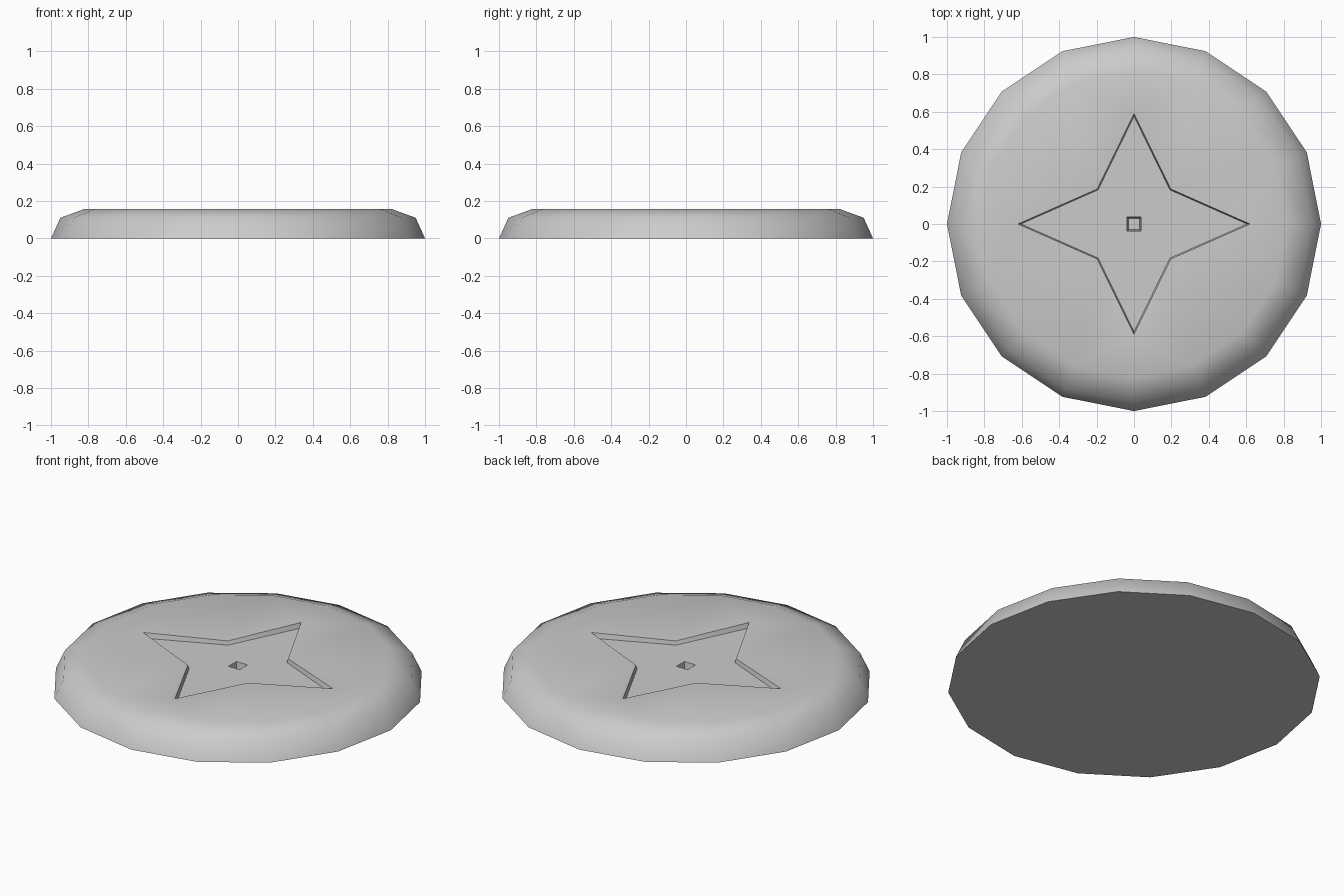
import bpy, bmesh, math

if "Cube" in bpy.data.objects:
    bpy.data.objects.remove(bpy.data.objects["Cube"])

SIDES = 16
bm = bmesh.new()


def ring(radius, z):
    return [bm.verts.new((radius * math.cos(2 * math.pi * i / SIDES),
                          radius * math.sin(2 * math.pi * i / SIDES), z))
            for i in range(SIDES)]


def star(scale, z_tip, z_inner):
    # Four long points alternating with four inner corners
    verts = []
    for i in range(8):
        c = round(math.cos(i * math.pi / 4), 4)
        s = round(math.sin(i * math.pi / 4), 4)
        if i % 2 == 0:
            co = (0.62 * scale * c, 0.59 * scale * s, z_tip)
        else:
            co = (math.copysign(0.197 * scale, c),
                  math.copysign(0.187 * scale, s), z_inner)
        verts.append(bm.verts.new(co))
    return verts


def square(half, z):
    return [bm.verts.new((half * x, half * y, z))
            for x, y in ((1, 1), (-1, 1), (-1, -1), (1, -1))]


def bridge(a, b):
    n = len(a)
    for i in range(n):
        k = (i + 1) % n
        bm.faces.new((a[i], a[k], b[k], b[i]))


# Base and rounded rim
base, shoulder, rim = ring(1.0, 0), ring(0.95, 0.11), ring(0.82, 0.158)
bm.faces.new(base[::-1])
bridge(base, shoulder)
bridge(shoulder, rim)

# Slightly dished top running down to the star outline
edge = star(1.0, 0.145, 0.137)
for j in range(8):
    a, b, c = rim[2 * j], rim[2 * j + 1], rim[(2 * j + 2) % SIDES]
    s, t = edge[j], edge[(j + 1) % 8]
    bm.faces.new((a, b, s))
    bm.faces.new((b, t, s))
    bm.faces.new((b, c, t))

# Star recess walls and floor, with a square socket in the middle
floor = star(0.975, 0.115, 0.115)
bridge(edge, floor)
socket_top, socket_bottom = square(0.037, 0.115), square(0.03, 0.05)
for q in range(4):
    tip = 2 * q
    bm.faces.new((floor[tip - 1], floor[tip], floor[tip + 1],
                  socket_top[q], socket_top[q - 1]))
bridge(socket_top, socket_bottom)
bm.faces.new(socket_bottom)

bmesh.ops.recalc_face_normals(bm, faces=bm.faces)
mesh = bpy.data.meshes.new("star_disc")
bm.to_mesh(mesh)
bm.free()

grey = bpy.data.materials.new("light grey")
grey.diffuse_color = (0.6, 0.6, 0.6, 1)
grey.use_nodes = True
grey.node_tree.nodes["Principled BSDF"].inputs["Base Color"].default_value = grey.diffuse_color
mesh.materials.append(grey)

disc = bpy.data.objects.new("star_disc", mesh)
bpy.context.collection.objects.link(disc)
bpy.context.view_layer.objects.active = disc
disc.select_set(True)
bpy.ops.object.shade_smooth_by_angle(angle=math.radians(55))
